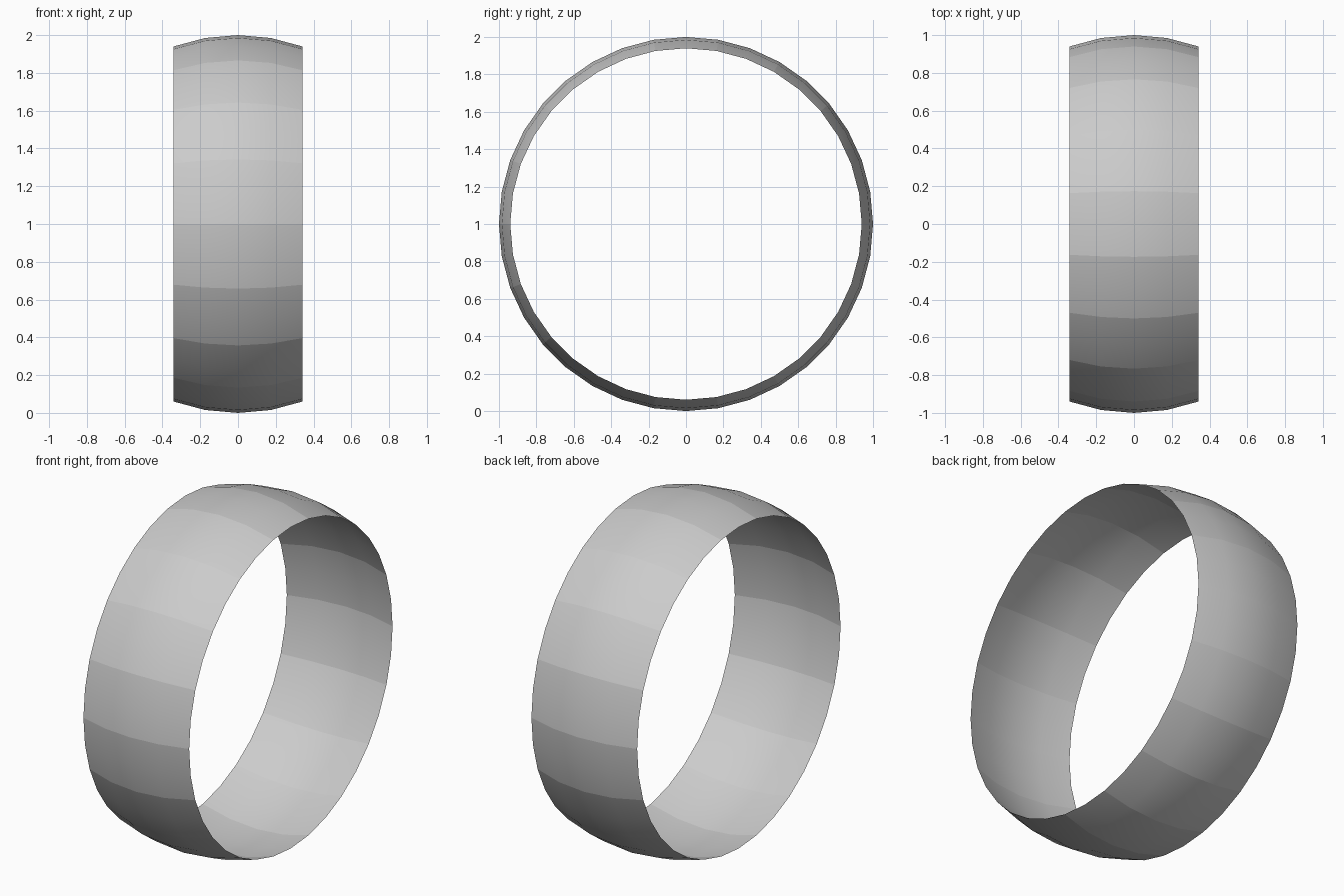
import bpy, bmesh
from math import sin, cos, radians

if "Cube" in bpy.data.objects:
    bpy.data.objects.remove(bpy.data.objects["Cube"])

# Open band cut from the middle of a sphere, axis along x
STEP, HALF = 10, 20
SEGMENTS = 360 // STEP

bm = bmesh.new()
rings = []
for lat in range(-HALF, HALF + 1, STEP):
    x, r = sin(radians(lat)), cos(radians(lat))
    rings.append([bm.verts.new((x, r * cos(radians(i * STEP)), 1 + r * sin(radians(i * STEP))))
                  for i in range(SEGMENTS)])

for a, b in zip(rings, rings[1:]):
    for i in range(SEGMENTS):
        j = (i + 1) % SEGMENTS
        face = bm.faces.new((a[i], a[j], b[j], b[i]))
        face.normal_update()
        c = face.calc_center_median()
        if face.normal.y * c.y + face.normal.z * (c.z - 1) < 0:
            face.normal_flip()
        face.smooth = True

# Crease across the band at every second segment
for a, b in zip(rings, rings[1:]):
    for i in range(0, SEGMENTS, 2):
        bm.edges.get((a[i], b[i])).smooth = False

mesh = bpy.data.meshes.new("curved_band")
bm.to_mesh(mesh)
bm.free()
band = bpy.data.objects.new("curved_band", mesh)
bpy.context.collection.objects.link(band)
